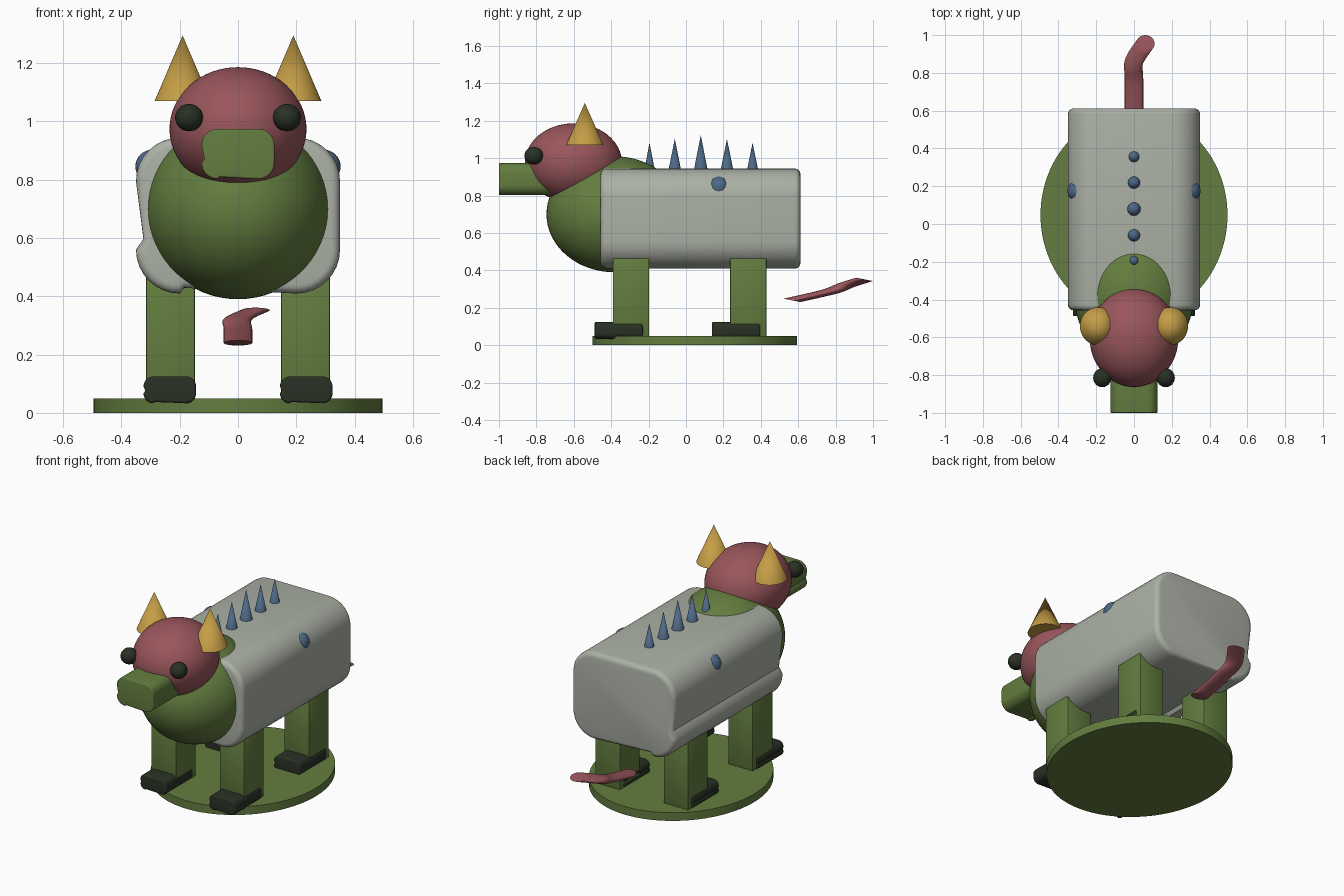
import bpy, bmesh, math
from mathutils import Vector, Matrix

if "Cube" in bpy.data.objects:
    bpy.data.objects.remove(bpy.data.objects["Cube"])


def material(name, rgb):
    m = bpy.data.materials.new(name)
    m.diffuse_color = (*rgb, 1)
    m.use_nodes = True
    m.node_tree.nodes["Principled BSDF"].inputs["Base Color"].default_value = m.diffuse_color
    return m


GREEN = material("moss green", (0.125, 0.205, 0.05))
PINK = material("dusty red", (0.32, 0.093, 0.105))
GOLD = material("gold", (0.56, 0.34, 0.06))
GREY = material("pale grey", (0.41, 0.44, 0.38))
BLUE = material("slate blue", (0.075, 0.14, 0.24))
DARK = material("dark green", (0.022, 0.03, 0.018))


def finish(name, bm, mat, angle=40):
    bmesh.ops.recalc_face_normals(bm, faces=bm.faces[:])
    me = bpy.data.meshes.new(name)
    bm.to_mesh(me)
    bm.free()
    me.materials.append(mat)
    ob = bpy.data.objects.new(name, me)
    bpy.context.collection.objects.link(ob)
    bpy.ops.object.select_all(action='DESELECT')
    ob.select_set(True)
    bpy.context.view_layer.objects.active = ob
    bpy.ops.object.shade_smooth_by_angle(angle=math.radians(angle))
    return ob


def ellipsoid(name, pos, radii, mat, seg=48):
    bm = bmesh.new()
    bmesh.ops.create_uvsphere(bm, u_segments=seg, v_segments=seg // 2, radius=1,
                              matrix=Matrix.Translation(pos) @ Matrix.Diagonal((*radii, 1)))
    return finish(name, bm, mat)


def cone(name, x, y, z0, z1, rx, ry, top, mat, seg=48):
    bm = bmesh.new()
    bmesh.ops.create_cone(bm, cap_ends=True, segments=seg, radius1=1, radius2=top, depth=z1 - z0,
                          matrix=Matrix.Translation((x, y, (z0 + z1) / 2)) @ Matrix.Diagonal((rx, ry, 1, 1)))
    return finish(name, bm, mat)


def loft(name, rings, mat):
    bm = bmesh.new()
    loops = [[bm.verts.new(p) for p in ring] for ring in rings]
    for a, b in zip(loops, loops[1:]):
        for i in range(len(a)):
            j = (i + 1) % len(a)
            bm.faces.new((a[i], a[j], b[j], b[i]))
    bm.faces.new(loops[0])
    bm.faces.new(loops[-1])
    return finish(name, bm, mat)


def notched_outline(w, h, r):
    """Rounded rectangle whose lower left corner stands proud as a small ledge."""
    pts = []
    corners = [(1, 1, 0), (-1, 1, 90), (-1, -1, 180), (1, -1, 270)]
    for sx, sz, start in corners:
        if start == 180:
            pts.append((-w / 2 + 0.17 * r, -h / 2 + 1.25 * r))
        for k in range(9):
            a = math.radians(start + k * 11.25)
            pts.append((sx * (w / 2 - r) + r * math.cos(a), sz * (h / 2 - r) + r * math.sin(a)))
        if start == 180:
            pts.append((-w / 2 + 1.1 * r, -h / 2 + 0.13 * r))
    return pts


def rounded_bar(name, x, z, y0, y1, w, h, r, edge, mat):
    """Outline swept along y with rounded end edges."""
    steps = [(edge * (1 - math.cos(t)), edge * (1 - math.sin(t)))
             for t in (0, math.pi / 8, math.pi / 4, math.pi * 3 / 8, math.pi / 2)]
    stations = [(y0 + dy, d) for dy, d in steps] + [(y1 - dy, d) for dy, d in reversed(steps)]
    rings = [[(x + px, y, z + pz) for px, pz in notched_outline(w - 2 * d, h - 2 * d, r - d)]
             for y, d in stations]
    return loft(name, rings, mat)


# Oval stand
cone("stand", 0, 0.047, 0, 0.05, 0.495, 0.547, 1, GREEN, 96)

# Body, chest, head and snout
rounded_bar("body", 0, 0.677, -0.457, 0.612, 0.70, 0.535, 0.15, 0.03, GREY)
ellipsoid("chest", (0, -0.382, 0.70), (0.315, 0.364, 0.31), GREEN, 64)
ellipsoid("head", (0, -0.602, 0.974), (0.235, 0.26, 0.212), PINK, 64)
rounded_bar("snout", 0, 0.888, -1.0, -0.7, 0.25, 0.172, 0.055, 0.006, GREEN)

# Paired parts
for side, label in ((-1, "left"), (1, "right")):
    ellipsoid(label + "_eye", (side * 0.168, -0.814, 1.013), (0.048, 0.05, 0.047), DARK, 32)
    cone(label + "_horn", side * 0.19, -0.541, 1.07, 1.295, 0.096, 0.1, 0, GOLD)
    ellipsoid(label + "_side_spot", (side * 0.294, 0.175, 0.845), (0.058, 0.058, 0.058), BLUE, 32)
    for end, y in (("front", -0.294), ("back", 0.333)):
        bm = bmesh.new()
        bmesh.ops.create_cube(bm, size=1, matrix=Matrix.Translation((side * 0.2315, y, 0.255))
                              @ Matrix.Diagonal((0.168, 0.194, 0.43, 1)))
        bmesh.ops.bevel(bm, geom=bm.edges[:], offset=0.006, segments=2, affect='EDGES', profile=0.5)
        finish(f"{end}_{label}_leg", bm, GREEN)
        rounded_bar(f"{end}_{label}_foot", side * 0.234, 0.079, y - 0.194, y + 0.063,
                    0.18, 0.092, 0.034, 0.008, DARK)

# Row of back spikes
for i, (y, top, r) in enumerate([(-0.195, 1.083, 0.03), (-0.06, 1.103, 0.036), (0.079, 1.123, 0.039),
                                 (0.219, 1.103, 0.036), (0.356, 1.083, 0.032)]):
    cone(f"back_spike_{i + 1}", 0, y, 0.925, top, r, r, 0, BLUE, 24)

# Tail: nearly level discs swept along a rising curve
path = [Vector(p) for p in ((0, 0.567, 0.24), (0, 0.77, 0.287), (0, 0.86, 0.322), (0.06, 0.955, 0.352))]
curve = []
for i in range(3):
    p = [path[max(i - 1, 0)], path[i], path[i + 1], path[min(i + 2, 3)]]
    for k in range(8 if i < 2 else 9):
        t = k / 8
        curve.append(0.5 * (2 * p[1] + (p[2] - p[0]) * t + (2 * p[0] - 5 * p[1] + 4 * p[2] - p[3]) * t * t
                            + (3 * p[1] - p[0] - 3 * p[2] + p[3]) * t ** 3))
rings = [[(c.x + 0.049 * math.cos(a), c.y + 0.045 * math.sin(a), c.z - 0.009 * math.sin(a))
          for a in (2 * math.pi * k / 24 for k in range(24))] for c in curve]
loft("tail", rings, PINK)
